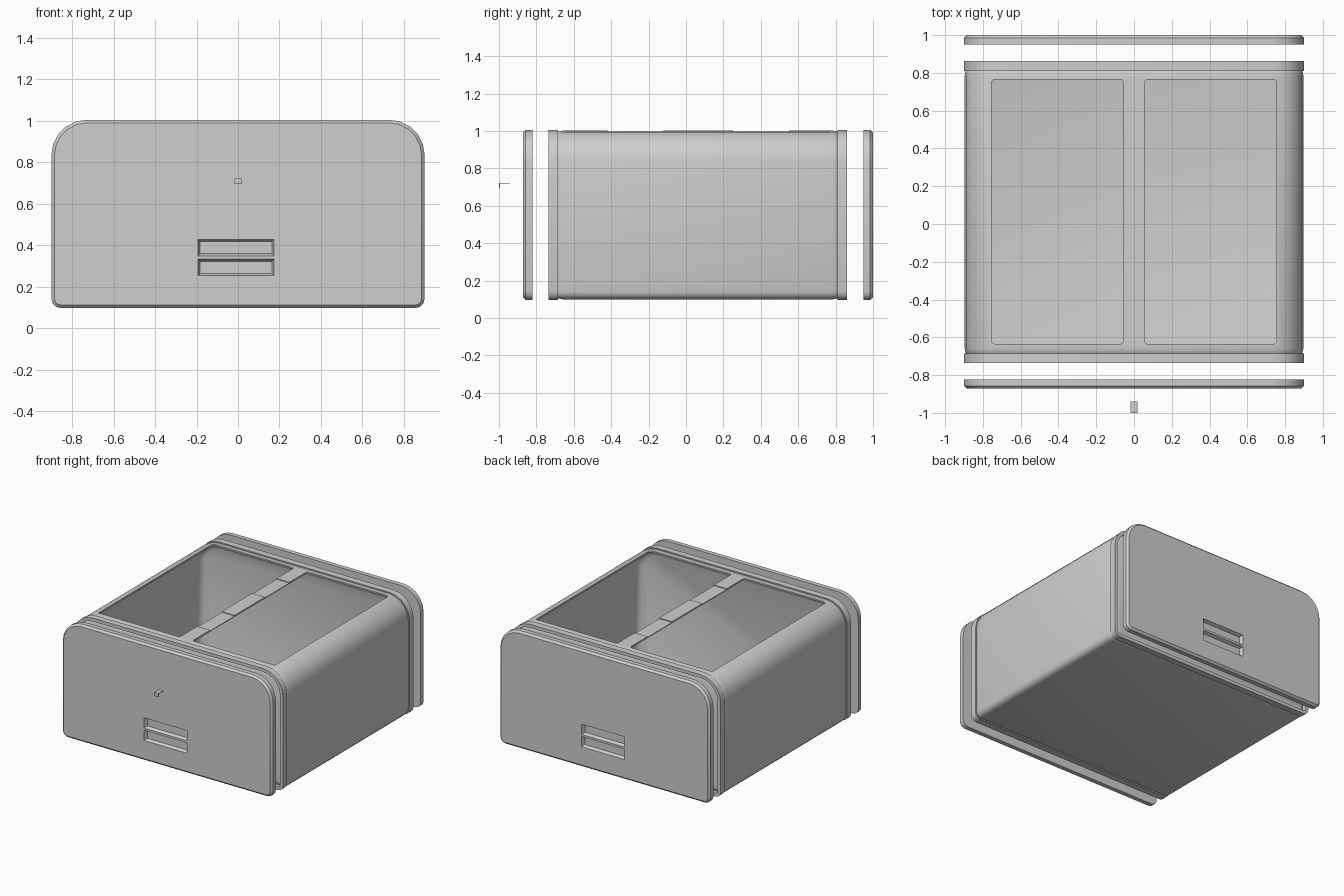
import bpy, bmesh
from math import sin, cos, pi, radians

cube = bpy.data.objects.get("Cube")
if cube:
    bpy.data.objects.remove(cube, do_unlink=True)

grey = bpy.data.materials.new("light_grey")
grey.use_nodes = True
grey.diffuse_color = (0.62, 0.62, 0.62, 1)
grey.node_tree.nodes["Principled BSDF"].inputs["Base Color"].default_value = (0.62, 0.62, 0.62, 1)

HALF, BOTTOM, TOP = 0.9, 0.097, 1.005
WALL = 0.012


def outline(y, inset):
    """Closed cross-section: large round top corners, small bottom ones."""
    w, lo, hi = HALF - inset, BOTTOM + inset, TOP - inset
    pts = []
    for sx, z, sz, r, n, start in ((1, lo, 1, 0.045, 3, -pi / 2), (1, hi, -1, 0.17, 5, 0),
                                   (-1, hi, -1, 0.17, 5, pi / 2), (-1, lo, 1, 0.045, 3, pi)):
        r = max(r - inset, 0.012)
        for i in range(n + 1):
            a = start + i / n * pi / 2
            pts.append((sx * (w - r) + r * cos(a), y, z + sz * r + r * sin(a)))
    return pts


def rect(y, x0, x1, z0, z1):
    return [(x0, y, z0), (x1, y, z0), (x1, y, z1), (x0, y, z1)]


def loft(name, loops, ring=False):
    """Skin the loops; cap the ends, or join last to first as a ring."""
    bm = bmesh.new()
    rows = [[bm.verts.new(p) for p in loop] for loop in loops]
    pairs = list(zip(rows, rows[1:]))
    if ring:
        pairs.append((rows[-1], rows[0]))
    else:
        bm.faces.new(rows[0])
        bm.faces.new(rows[-1])
    for a, b in pairs:
        for i in range(len(a)):
            j = (i + 1) % len(a)
            bm.faces.new((a[i], a[j], b[j], b[i]))
    bmesh.ops.recalc_face_normals(bm, faces=bm.faces[:])
    return finish(name, bm)


def finish(name, bm):
    mesh = bpy.data.meshes.new(name)
    bm.to_mesh(mesh)
    bm.free()
    mesh.materials.append(grey)
    obj = bpy.data.objects.new(name, mesh)
    bpy.context.collection.objects.link(obj)
    return obj


def box(name, x, y, z, round_corners=0):
    bm = bmesh.new()
    bmesh.ops.create_cube(bm, size=1)
    for v in bm.verts:
        v.co = [(lo + hi) / 2 + c * (hi - lo) for c, (lo, hi) in zip(v.co, (x, y, z))]
    if round_corners:
        upright = [e for e in bm.edges if abs(e.verts[0].co.z - e.verts[1].co.z) > 0.01]
        bmesh.ops.bevel(bm, geom=upright, offset=round_corners, segments=3,
                        profile=0.5, affect='EDGES')
    return finish(name, bm)


def activate(obj):
    bpy.ops.object.select_all(action='DESELECT')
    obj.select_set(True)
    bpy.context.view_layer.objects.active = obj


def carve(obj, cutter):
    cutter.hide_render = True
    mod = obj.modifiers.new("carve", 'BOOLEAN')
    mod.operation, mod.solver, mod.object = 'DIFFERENCE', 'EXACT', cutter
    activate(obj)
    bpy.ops.object.modifier_apply(modifier=mod.name)
    bpy.data.objects.remove(cutter, do_unlink=True)


def smooth(obj):
    activate(obj)
    bpy.ops.object.shade_smooth_by_angle(angle=radians(35))


# Thin hollow body whose rounded ends tuck into the collars
MIDDLE = 0.0635
rounding = ((0.777, 0.055), (0.768, 0.028), (0.749, 0.009), (0.722, 0.003))
ends = [(-d, s) for d, s in rounding] + [(d, s) for d, s in reversed(rounding)]
body = loft("body_shell", [outline(MIDDLE + d, s) for d, s in ends])
shrink = 1 - WALL / rounding[0][0]
carve(body, loft("cavity", [outline(MIDDLE + d * shrink, s + WALL) for d, s in ends]))

# Two top openings leave a thin centre strap with two shallow steps
for side in (-1, 1):
    span = sorted((side * 0.055, side * 0.755))
    carve(body, box("opening", span, (-0.635, 0.765), (0.8, 1.2), 0.018))
for span in ((0.25, 0.55), (-0.42, -0.12)):
    carve(body, box("step", (-0.08, 0.08), span, (0.996, 1.2)))
smooth(body)

# Collar frames at both ends of the body
for name, y0, y1 in (("front_collar", -0.735, -0.685), ("back_collar", 0.81, 0.862)):
    collar = loft(name, [outline(y0, 0), outline(y1, 0),
                         outline(y1, 0.025), outline(y0, 0.025)], ring=True)
    smooth(collar)

# Separate end panels with chamfered outer edges and a pair of grip pockets
for name, out, face in (("front_panel", -1, -0.872), ("back_panel", 1, 1.0)):
    layers = ((0, 0.015), (0.015, 0), (0.05, 0))
    panel = loft(name, [outline(face - out * d, s) for d, s in layers])
    for z0, z1 in ((0.252, 0.334), (0.348, 0.43)):
        x0, x1 = sorted((out * 0.195, -out * 0.175))
        loops = []
        for depth, s in ((-0.01, -0.003), (0.025, 0.012)):
            loops.append(rect(face - out * depth, x0 + s, x1 - s, z0 + s, z1 - s))
        carve(panel, loft("pocket", loops))
    smooth(panel)

# Small bent clip in front of the panel
clip_profile = ((-1.0, 0.695), (-0.995, 0.695), (-0.995, 0.718),
                (-0.94, 0.718), (-0.94, 0.723), (-1.0, 0.723))
loft("front_clip", [[(x, y, z) for y, z in clip_profile] for x in (-0.018, 0.018)])
